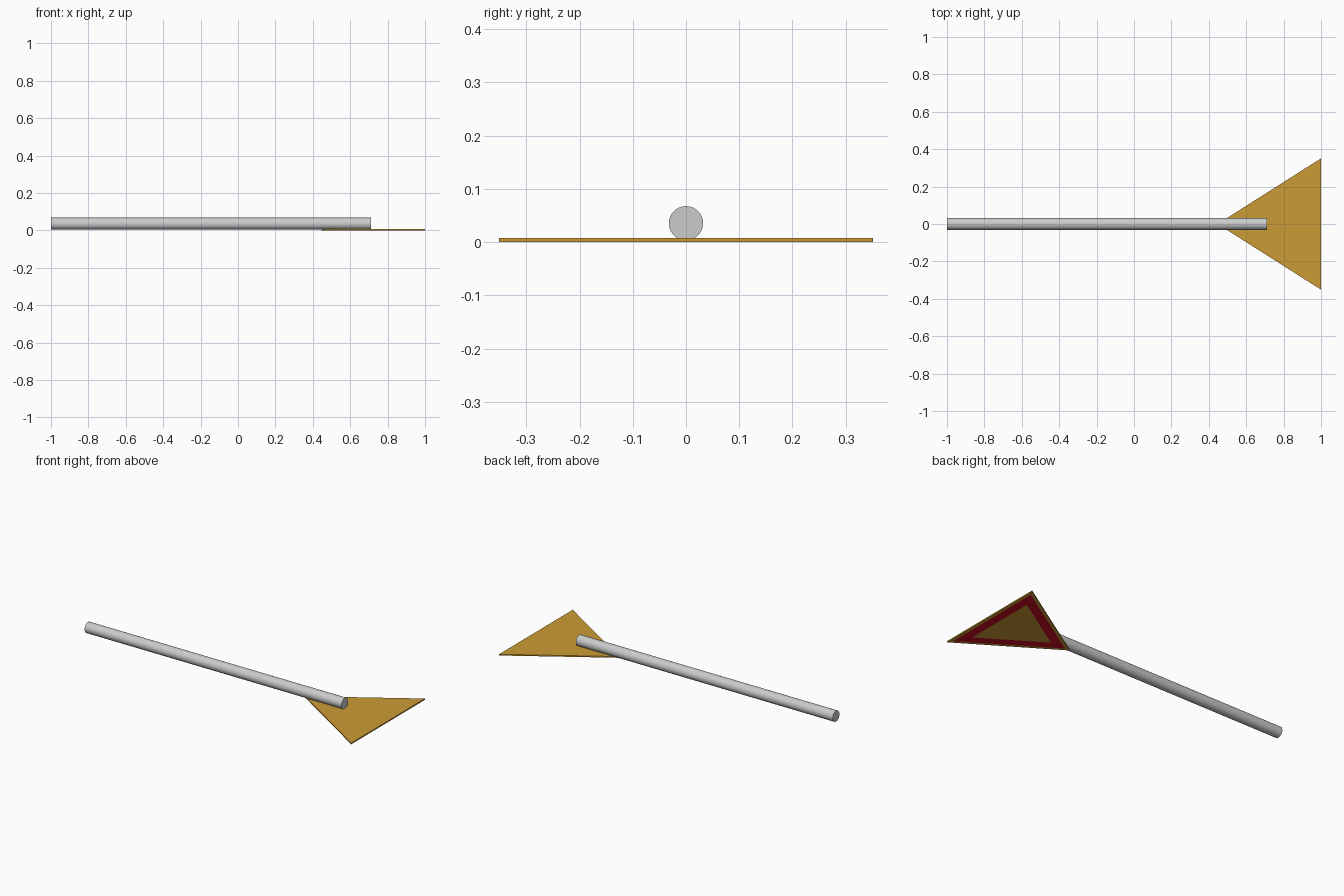
import bpy, bmesh, math

if "Cube" in bpy.data.objects:
    bpy.data.objects.remove(bpy.data.objects["Cube"])


def material(name, color):
    mat = bpy.data.materials.new(name)
    mat.diffuse_color = color
    mat.use_nodes = True
    mat.node_tree.nodes["Principled BSDF"].inputs["Base Color"].default_value = mat.diffuse_color
    return mat


def inset_face(bm, face, amount):
    bmesh.ops.inset_region(bm, faces=[face], thickness=amount, use_even_offset=True)
    bm.normal_update()
    return face


# Round post lying along x
POST_R = 0.0322
bpy.ops.mesh.primitive_cylinder_add(
    vertices=32, radius=POST_R, depth=1.712,
    location=(-0.144, 0, 0.0355), rotation=(0, math.pi / 2, 0))
post = bpy.context.object
post.name = "post"
bpy.ops.object.shade_smooth_by_angle(angle=math.radians(40))

# Triangular sign plate, painted face underneath
bm = bmesh.new()
outline = [(0.447, 0), (1, 0.351), (1, -0.351)]
bottom = bm.faces.new([bm.verts.new((x, y, 0)) for x, y in outline])
bm.normal_update()
if bottom.normal.z > 0:
    bottom.normal_flip()
top = bmesh.ops.extrude_face_region(bm, geom=[bottom], use_keep_orig=True)["geom"]
for v in (g for g in top if isinstance(g, bmesh.types.BMVert)):
    v.co.z = 0.0075
bmesh.ops.recalc_face_normals(bm, faces=bm.faces[:])
face = min(bm.faces, key=lambda f: f.calc_center_median().z)

# Thin rim, then the red band around the yellow centre
inset_face(bm, face, 0.017)
before = set(bm.faces)
inset_face(bm, face, 0.052)
for f in bm.faces:
    if f not in before:
        f.material_index = 1
face.material_index = 0

mesh = bpy.data.meshes.new("sign_plate")
bm.to_mesh(mesh)
bm.free()
mesh.materials.append(material("yellow", (0.60, 0.33, 0.035, 1)))
mesh.materials.append(material("red", (0.60, 0.004, 0.015, 1)))
plate = bpy.data.objects.new("sign_plate", mesh)
bpy.context.collection.objects.link(plate)
